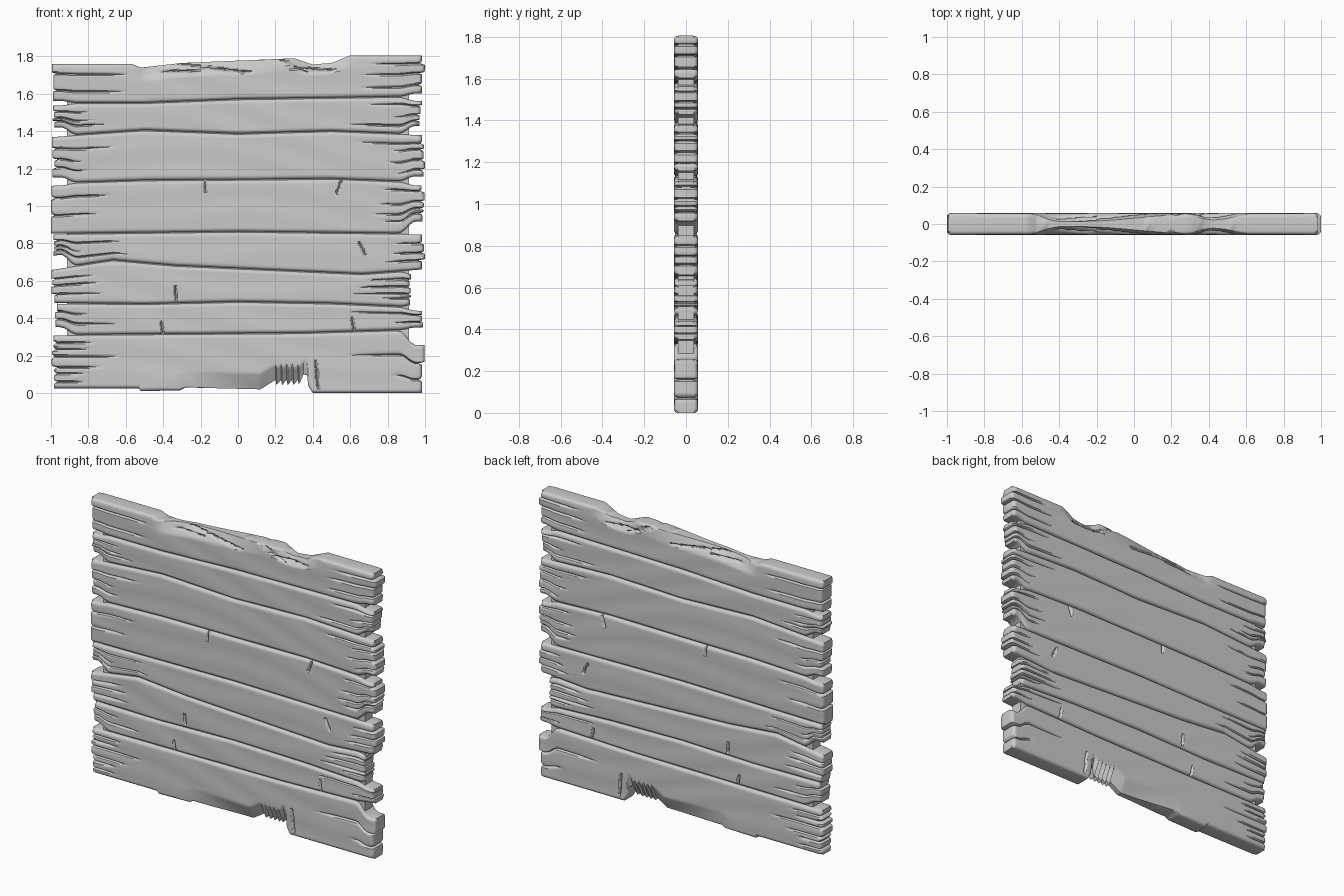
import bpy, bmesh, math, random

if "Cube" in bpy.data.objects:
    bpy.data.objects.remove(bpy.data.objects["Cube"])

random.seed(4)
T, R = 0.058, 0.02   # half thickness, edge rounding


def interp(pts, x):
    if x <= pts[0][0]:
        return pts[0][1]
    for (a, p), (b, q) in zip(pts, pts[1:]):
        if x <= b:
            return p + (q - p) * (x - a) / (b - a)
    return pts[-1][1]


def smooth(t):
    t = min(1, max(0, t))
    return t * t * (3 - 2 * t)


def seam(*heights):
    """Gently wavering seam through evenly spaced heights from left to right."""
    n = len(heights) - 1
    return [(-1 + 2 * k / n, z) for k, z in enumerate(heights)]


# Broken bottom edge with a sawtooth of splinters, then the seams, then the broken top edge
teeth = [(.2 + .03 * k + d, z) for k in range(5) for d, z in ((0, .07), (.006, .043))]
bottom = [(-.53, .025), (-.52, .01), (-.31, .015), (-.28, .03), (.12, .02)] + teeth
bottom += [(.35, .1), (.37, .095), (.376, .03), (.4, 0)]
top = [(-.57, 1.76), (-.52, 1.74), (-.3, 1.765), (.3, 1.79), (.4, 1.757), (.5, 1.765), (.6, 1.805)]
edges = [bottom,
         seam(.31, .315, .32, .34),
         seam(.48, .475, .487, .478, .455),
         seam(.66, .71, .68, .665, .65, .635, .66),
         seam(.85, .862, .85),
         seam(1.12, 1.137, 1.14, 1.145, 1.125),
         seam(1.37, 1.405, 1.385, 1.4, 1.38),
         seam(1.55, 1.55, 1.57, 1.578, 1.585),
         top]
# Open gaps at plank ends: (seam, side): (drop below, rise above)
gaps = {(1, -1): (0, .04), (1, 1): (.08, .01), (2, 1): (.015, .01), (3, -1): (0, .07), (3, 1): (.02, 0),
        (4, 1): (0, .065), (5, -1): (.01, .03), (5, 1): (.015, .03), (6, -1): (0, .045), (6, 1): (0, .045),
        (7, -1): (.01, .01), (7, 1): (.02, .015)}
short_ends = {(1, -1): .985, (2, 1): .93, (6, 1): .985}
# Number of end splits per plank, left and right
split_counts = {-1: (6, 2, 3, 3, 2, 3, 3, 2), 1: (2, 2, 4, 3, 4, 4, 3, 3)}
# Short upright gouges per plank: (x, bottom z, lean)
ticks = {0: [(.43, .03, -.01), (.425, .1, -.01)], 1: [(-.4, .315, -.01), (.62, .34, -.01)],
         2: [(-.33, .505, -.005)], 3: [(.68, .74, -.03)], 4: [(-.175, 1.085, 0), (.53, 1.07, .02)]}
gouges = {i: [(x, z, x + lean, z + .06) for x, z, lean in t] for i, t in ticks.items()}
# Long splinter lines on the top plank
gouges[7] = [(-.4, 1.72, -.22, 1.72), (-.3, 1.755, .05, 1.715), (.2, 1.785, .35, 1.72), (.3, 1.735, .52, 1.725)]
# Broken edges: (use top edge, x start, x deepest, x end, height, depth)
chips = {0: [(0, -.4, .3, .39, .085, .045)],
         7: [(1, -.55, -.38, .3, .07, .045), (1, .28, .42, .62, .055, .035)]}


def seg_dist(x, z, s):
    dx, dz = s[2] - s[0], s[3] - s[1]
    t = min(1, max(0, ((x - s[0]) * dx + (z - s[1]) * dz) / (dx * dx + dz * dz)))
    return math.hypot(x - s[0] - t * dx, z - s[1] - t * dz)


def make_splits(n):
    """Splits running in from a plank end: (height fraction, length)."""
    return [((k + random.uniform(.75, 1.25)) / (n + 1), random.uniform(.1, .4)) for k in range(n)]


def end_profile(splits, pos, sign):
    """Ragged plank end: each splinter stops at its own length, notched at splits."""
    cuts = [v for v, _ in splits]
    jit = [random.uniform(0, .018) for _ in range(len(cuts) + 1)]

    def f(v):
        k = sum(v > c for c in cuts)
        notch = max([0] + [1 - abs(v - c) / .035 for c in cuts]) * .02
        return sign * (pos - jit[k] - notch)
    return f


def thin(vals, gap):
    out = []
    for a in sorted(vals):
        if not out or a - out[-1] > gap:
            out.append(a)
    out[-1] = max(vals)
    return out


def make_plank(i):
    def bounds(x):
        ramp, side = smooth((abs(x) - .86) / .09), (-1 if x < 0 else 1)
        lo = interp(edges[i], x) + ramp * gaps.get((i, side), (0, 0))[1]
        hi = interp(edges[i + 1], x) - ramp * gaps.get((i + 1, side), (0, 0))[0]
        return lo + (.002 if i else 0), hi - (.002 if i < 7 else 0)

    h = bounds(0)[1] - bounds(0)[0]
    splits = {s: make_splits(split_counts[s][i]) for s in (-1, 1)}
    xl, xr = [end_profile(splits[s], short_ends.get((i, s), 1), s) for s in (-1, 1)]

    # Stations along and across the plank, denser at edges, splits and gouges
    rounding = [R * k * k / 16 for k in range(1, 5)]
    us = {-1 + k / 40 for k in range(81)} | {p[0] for p in edges[i] + edges[i + 1]}
    us |= {s * (1 - e) for e in rounding for s in (-1, 1)}
    for s in gouges.get(i, []):
        if abs(s[2] - s[0]) < .05:
            a, b = min(s[0], s[2]) - .012, max(s[0], s[2]) + .012
            n = round((b - a) / .004)
            us |= {a + (b - a) * k / n for k in range(n + 1)}
    vs = {k / 20 for k in range(21)}
    vs |= {e / h for e in rounding} | {1 - e / h for e in rounding}
    for c, _ in splits[-1] + splits[1]:
        vs |= {c, c - .006 / h, c + .006 / h}
    us, vs = thin(us, .0012), thin(vs, .004)

    def point(u, v):
        a, b = xl(v), xr(v)
        x = u
        if abs(u) > .8:
            x = math.copysign(.8 + (abs(u) - .8) * ((b if u > 0 else -a) - .8) / .2, u)
        lo, hi = bounds(x)
        z = lo + (hi - lo) * v
        q = min(R, math.hypot(max(0, R - (x - a), R - (b - x)), max(0, R - (z - lo), R - (hi - z))))
        drop = R - math.sqrt(max(0, R * R - q * q))
        for use_top, c0, c1, c2, ch, cd in chips.get(i, []):
            if c0 < x < c2:
                w = smooth((x - c0) / (c1 - c0) if x < c1 else (c2 - x) / (c2 - c1))
                d = (hi - z) if use_top else (z - lo)
                drop = max(drop, cd * w ** .6 * max(0, 1 - d / ch))
        cut = 0
        for side, dist in ((-1, x - a), (1, b - x)):
            for c, length in splits[side]:
                t = max(0, dist / length)
                if t < 1:
                    cut = max(cut, .024 * (1 - t) ** .6 * max(0, 1 - abs(v - c) * h / .007))
        for s in gouges.get(i, []):
            cut = max(cut, .02 * max(0, 1 - seg_dist(x, z, s) / .009))
        wave = .001 * (1 + math.sin(5 * x + 40 * z + 3 * math.sin(3 * x + i)))
        return x, max(.008, T - drop - cut - wave), z

    bm = bmesh.new()
    pts = [[point(u, v) for v in vs] for u in us]
    front, back = [[[bm.verts.new((x, s * y, z)) for x, y, z in col] for col in pts] for s in (-1, 1)]
    nu, nv = len(us), len(vs)
    for g in (front, back):
        for j in range(nu - 1):
            for k in range(nv - 1):
                f = (g[j][k], g[j + 1][k], g[j + 1][k + 1], g[j][k + 1])
                bm.faces.new(f if g is front else f[::-1])
    # Close the rim
    rim = [(j, 0) for j in range(nu)] + [(nu - 1, k) for k in range(1, nv)]
    rim += [(j, nv - 1) for j in range(nu - 2, -1, -1)] + [(0, k) for k in range(nv - 2, 0, -1)]
    for (a, b), (c, d) in zip(rim, rim[1:] + rim[:1]):
        bm.faces.new((front[c][d], front[a][b], back[a][b], back[c][d]))
    mesh = bpy.data.meshes.new(f"plank_{i + 1}")
    bm.to_mesh(mesh)
    bm.free()
    obj = bpy.data.objects.new(f"plank_{i + 1}", mesh)
    bpy.context.collection.objects.link(obj)
    bpy.ops.object.select_all(action='DESELECT')
    obj.select_set(True)
    bpy.context.view_layer.objects.active = obj
    bpy.ops.object.shade_smooth_by_angle(angle=math.radians(40))


for n in range(8):
    make_plank(n)

# Recessed core that fills the seams and shows in the end gaps
bpy.ops.mesh.primitive_cube_add(size=1, location=(0, 0, .9))
core = bpy.context.object
core.name = "inner_core"
core.scale = (1.83, .075, 1.5)
